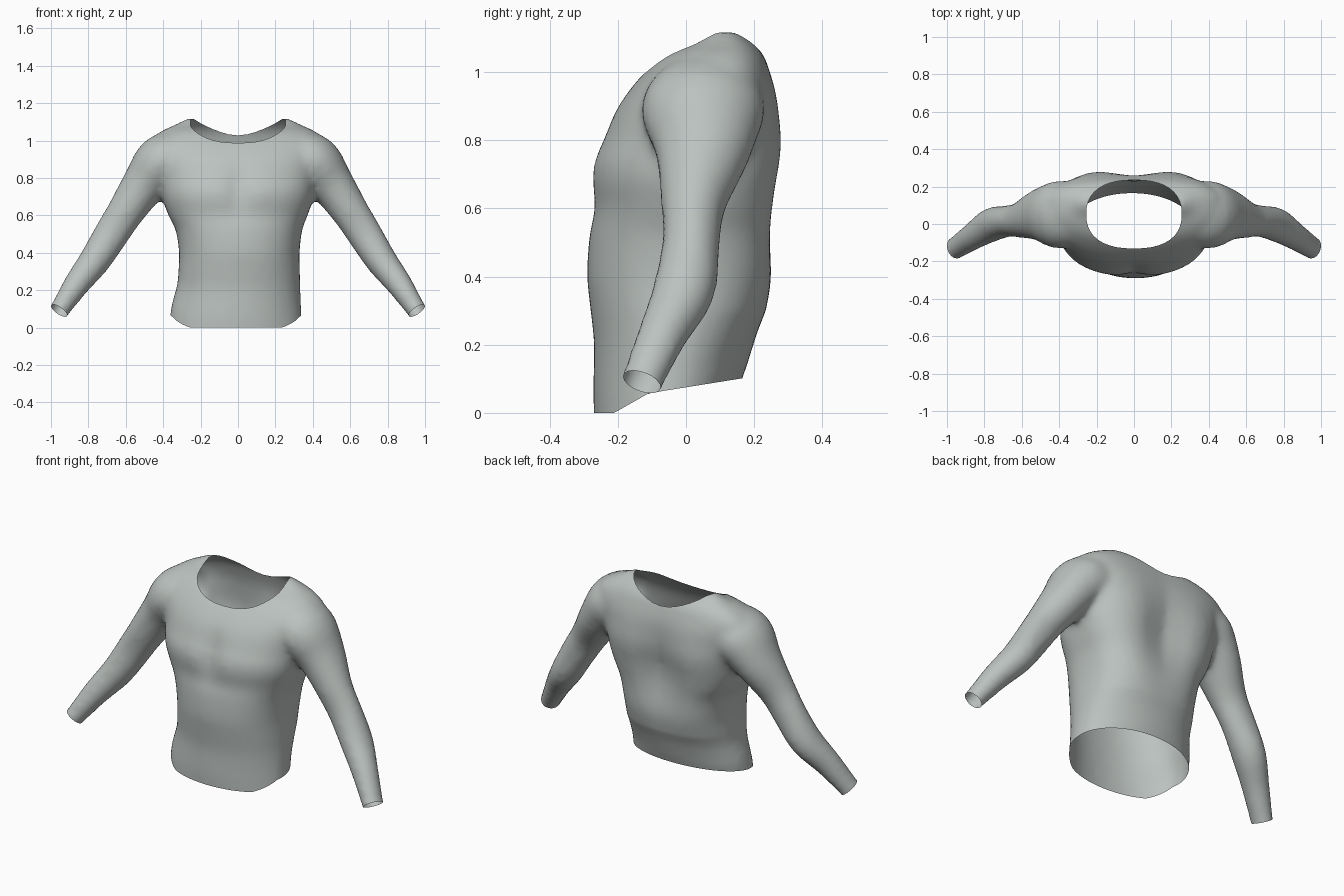
import bpy, bmesh, math
from mathutils import Vector

if "Cube" in bpy.data.objects:
    bpy.data.objects.remove(bpy.data.objects["Cube"])


def refine(rows, steps=4):
    """Smooth curve (Catmull-Rom) through rows of numbers."""
    out = []
    for k in range(len(rows) - 1):
        a, b, c, d = (rows[min(max(k + o, 0), len(rows) - 1)] for o in (-1, 0, 1, 2))
        for s in range(steps):
            t = s / steps
            out.append([q + .5 * t * (r - p + t * (2 * p - 5 * q + 4 * r - w
                        + t * (3 * (q - r) + w - p))) for p, q, r, w in zip(a, b, c, d)])
    return out + [list(rows[-1])]


def loft(name, rings):
    """Closed solid through a list of equal-length point rings."""
    bm = bmesh.new()
    rows = [[bm.verts.new(p) for p in r] for r in rings]
    n = len(rows[0])
    for a, b in zip(rows, rows[1:]):
        for i in range(n):
            j = (i + 1) % n
            bm.faces.new((a[i], a[j], b[j], b[i]))
    bm.faces.new(rows[0])
    bm.faces.new(rows[-1])
    bmesh.ops.recalc_face_normals(bm, faces=bm.faces)
    me = bpy.data.meshes.new(name)
    bm.to_mesh(me)
    bm.free()
    ob = bpy.data.objects.new(name, me)
    bpy.context.collection.objects.link(ob)
    return ob


# Torso: z, centre x, half width, front y, back y
SECTIONS = [
    (-0.10, -.01, .355, -.265, .14), (.05, -.01, .348, -.272, .178),
    (.20, .003, .33, -.27, .21), (.30, .006, .325, -.28, .237),
    (.40, .007, .322, -.29, .26), (.52, .005, .338, -.284, .266),
    (.60, 0, .372, -.272, .272), (.68, 0, .40, -.28, .283),
    (.74, 0, .41, -.275, .292), (.80, 0, .42, -.248, .294),
    (.88, 0, .44, -.212, .282), (.94, 0, .465, -.172, .27),
    (1.0, 0, .47, -.12, .25), (1.05, 0, .41, -.065, .23),
    (1.085, 0, .335, .01, .20), (1.117, 0, .275, .06, .16)]


def spow(v, e):
    return math.copysign(abs(v) ** e, v)


def bump(v, centre, width):
    return math.exp(-((v - centre) / width) ** 2)


def torso_ring(z, cx, hw, yf, yb, n=48):
    cy, hd = (yf + yb) / 2, (yb - yf) / 2
    up = min(max((z - .1) / .5, 0), 1)      # round at the hem, squarer at the chest
    pts = []
    for i in range(n):
        a = 2 * math.pi * i / n
        s = math.sin(a)
        e = 2 / (2.05 + up * (.35 if s < 0 else .9))
        x, y = hw * spow(math.cos(a), e), hd * spow(s, e)
        # spine hollow and chest cleft
        if s > 0:
            y -= .055 * bump(x, 0, .13) * bump(z, .68, .22)
        else:
            y += .03 * bump(x, 0, .06) * bump(z, .74, .12)
        pts.append((cx + x, cy + y, z))
    return pts


torso = loft("torso_block", [torso_ring(*s) for s in refine(SECTIONS)])

# Sleeve: centre x, y, z, radius in the front plane, radius in depth
ARM = refine([
    (.30, .06, .93, .13, .16), (.405, .05, .883, .148, .182),
    (.50, .048, .768, .120, .143), (.602, .022, .617, .100, .097),
    (.677, .015, .50, .094, .085), (.765, -.006, .36, .085, .092),
    (.86, -.066, .235, .071, .074), (.957, -.13, .09, .054, .062),
    (1.03, -.175, -.02, .053, .06)])


def sleeve_rings(side, n=24):
    rings = []
    for k, (*c, r1, r2) in enumerate(ARM):
        t = Vector(ARM[min(k + 1, len(ARM) - 1)][:3]) - Vector(ARM[max(k - 1, 0)][:3])
        t.normalize()
        u = Vector((-t.z, 0, t.x)).normalized()
        v = t.cross(u)
        ring = []
        for i in range(n):
            a = 2 * math.pi * i / n
            p = Vector(c) + u * r1 * math.cos(a) + v * r2 * math.sin(a)
            ring.append((p.x * side, p.y, p.z))
        rings.append(ring)
    return rings


sleeves = [loft("sleeve_block", sleeve_rings(s)) for s in (1, -1)]

# Neck opening column
NX, NY, NC = .255, .183, .052


def neck_ring(z, n=40):
    e = 2 / 2.4
    return [(NX * spow(math.cos(2 * math.pi * i / n), e),
             NC + NY * spow(math.sin(2 * math.pi * i / n), e), z) for i in range(n)]


neck = loft("neck_cutter", [neck_ring(.85), neck_ring(1.4)])


# Blend the blocks into one body and cut the neck
def boolean(ob, other, op):
    m = ob.modifiers.new(op, 'BOOLEAN')
    m.operation, m.object, m.solver = op, other, 'EXACT'


for s in sleeves:
    boolean(torso, s, 'UNION')
rm = torso.modifiers.new("blend", 'REMESH')
rm.mode, rm.voxel_size = 'VOXEL', .018
sm = torso.modifiers.new("soften", 'SMOOTH')
sm.factor, sm.iterations = .5, 10
boolean(torso, neck, 'DIFFERENCE')
dg = bpy.context.evaluated_depsgraph_get()
mesh = bpy.data.meshes.new_from_object(torso.evaluated_get(dg))
for ob in [torso, neck] + sleeves:
    bpy.data.objects.remove(ob)

# Open the neck, cuffs and hem to leave a thin shell
bm = bmesh.new()
bm.from_mesh(mesh)


def in_neck(p):
    return p.z > .8 and abs(p.x / NX) ** 2.4 + abs((p.y - NC) / NY) ** 2.4 < 1.004


bmesh.ops.delete(bm, geom=[f for f in bm.faces if all(in_neck(v.co) for v in f.verts)],
                 context='FACES')
cuts = [((s * .955, -.13, .09), (s * .54, -.32, -.78)) for s in (1, -1)]
cuts.append(((0, 0, 0), (0, 0, -1)))
for co, no in cuts:
    bmesh.ops.bisect_plane(bm, geom=bm.verts[:] + bm.edges[:] + bm.faces[:],
                           plane_co=co, plane_no=no, clear_outer=True)

# Raise the hem in a curve towards the back
for v in bm.verts:
    if abs(v.co.x) < .45 and v.co.z < .3:
        y = v.co.y
        lift = max(0, min(.075 + .16 * y, .12 + .57 * y))
        v.co.z += lift * (1 - v.co.z / .3)
bm.to_mesh(mesh)
bm.free()

cloth = bpy.data.materials.new("grey_cloth")
cloth.diffuse_color = (.50, .54, .52, 1)
cloth.use_nodes = True
cloth.node_tree.nodes["Principled BSDF"].inputs["Base Color"].default_value = cloth.diffuse_color
mesh.materials.clear()
mesh.materials.append(cloth)
for p in mesh.polygons:
    p.use_smooth = True
    p.material_index = 0
shirt = bpy.data.objects.new("long_sleeve_shirt", mesh)
bpy.context.collection.objects.link(shirt)
